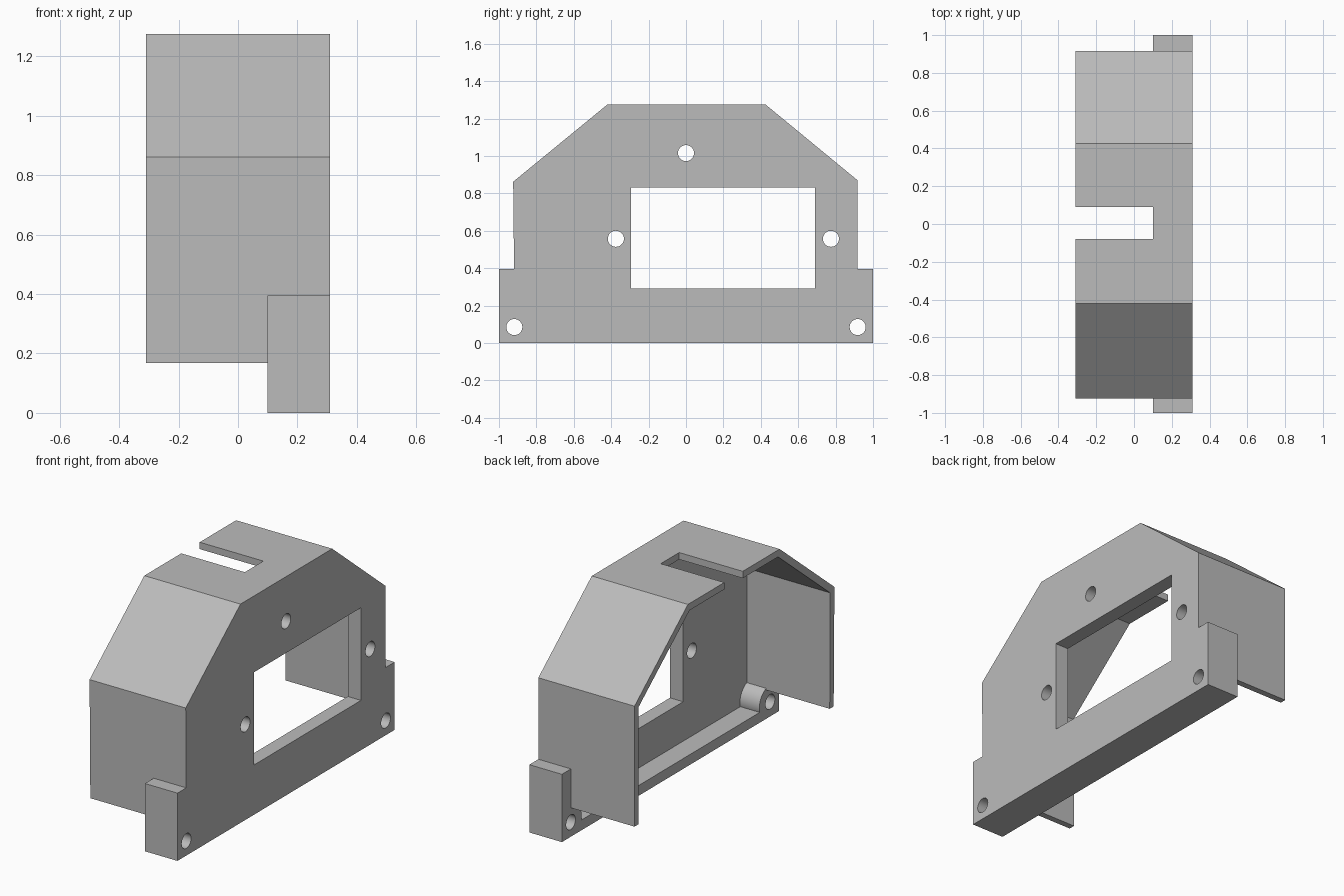
import bpy
import bmesh
from math import cos, sin, tau, radians

default = bpy.data.objects.get("Cube")
if default:
    bpy.data.objects.remove(default, do_unlink=True)

grey = bpy.data.materials.new("plain grey")
grey.use_nodes = True
colour = (0.5, 0.5, 0.5, 1)
grey.diffuse_color = colour
grey.node_tree.nodes["Principled BSDF"].inputs["Base Color"].default_value = colour


def prism(name, outline, x0, x1):
    """Extrude a (y, z) outline along x."""
    bm = bmesh.new()
    face = bm.faces.new([bm.verts.new((x0, y, z)) for y, z in outline])
    grown = bmesh.ops.extrude_face_region(bm, geom=[face])["geom"]
    moved = [v for v in grown if isinstance(v, bmesh.types.BMVert)]
    bmesh.ops.translate(bm, verts=moved, vec=(x1 - x0, 0, 0))
    bmesh.ops.recalc_face_normals(bm, faces=bm.faces)
    mesh = bpy.data.meshes.new(name)
    bm.to_mesh(mesh)
    bm.free()
    mesh.materials.append(grey)
    obj = bpy.data.objects.new(name, mesh)
    bpy.context.collection.objects.link(obj)
    return obj


def rect(y0, y1, z0, z1):
    return [(y0, z0), (y1, z0), (y1, z1), (y0, z1)]


def circle(y, z, r, n=32):
    return [(y + r * cos(tau * i / n), z + r * sin(tau * i / n)) for i in range(n)]


def combine(target, tool, operation):
    """Apply a boolean and discard the tool."""
    mod = target.modifiers.new(tool.name, "BOOLEAN")
    mod.operation = operation
    mod.solver = "EXACT"
    mod.object = tool
    bpy.context.view_layer.objects.active = target
    bpy.ops.object.modifier_apply(modifier=mod.name)
    bpy.data.objects.remove(tool, do_unlink=True)


BACK, FLANGE, INNER, FRONT = -0.31, 0.1, 0.225, 0.31

# Outer hood with sloped shoulders
hood = [(-0.917, 0.168), (0.917, 0.168), (0.917, 0.87), (0.425, 1.275),
        (-0.42, 1.275), (-0.924, 0.862)]
housing = prism("housing", hood, BACK, FRONT)

# Wide foot flange
combine(housing, prism("foot_flange", rect(-1, 1, 0, 0.395), FLANGE, FRONT), "UNION")

# Hollow interior, leaving thin walls, the face plate and a bottom lip
hollow = [(-0.88, 0.06), (0.88, 0.06), (0.88, 0.85), (0.41, 1.235),
          (-0.405, 1.235), (-0.885, 0.842)]
combine(housing, prism("hollow", hollow, BACK - 0.2, INNER), "DIFFERENCE")

# Rounded screw bosses inside the bottom corners
for side in (-1, 1):
    outline = [(side * min(y, 0.97), max(z, 0.03)) for y, z in circle(0.918, 0.085, 0.1)]
    clean = [p for i, p in enumerate(outline) if p != outline[i - 1]]
    combine(housing, prism("boss", clean, FLANGE, INNER + 0.03), "UNION")

# Window through the face plate and slot in the roof
combine(housing, prism("window", rect(-0.295, 0.69, 0.29, 0.83), 0.15, 0.5), "DIFFERENCE")
combine(housing, prism("slot", rect(-0.08, 0.09, 1.1, 1.4), -0.5, FLANGE), "DIFFERENCE")

# Screw holes
for y, z in [(0, 1.015), (-0.375, 0.557), (0.775, 0.557), (-0.918, 0.085), (0.918, 0.085)]:
    combine(housing, prism("hole", circle(y, z, 0.043), 0, 0.5), "DIFFERENCE")

# Smooth the round surfaces and keep the corners sharp
bpy.ops.object.select_all(action="DESELECT")
housing.select_set(True)
bpy.context.view_layer.objects.active = housing
bpy.ops.object.shade_smooth_by_angle(angle=radians(25))
